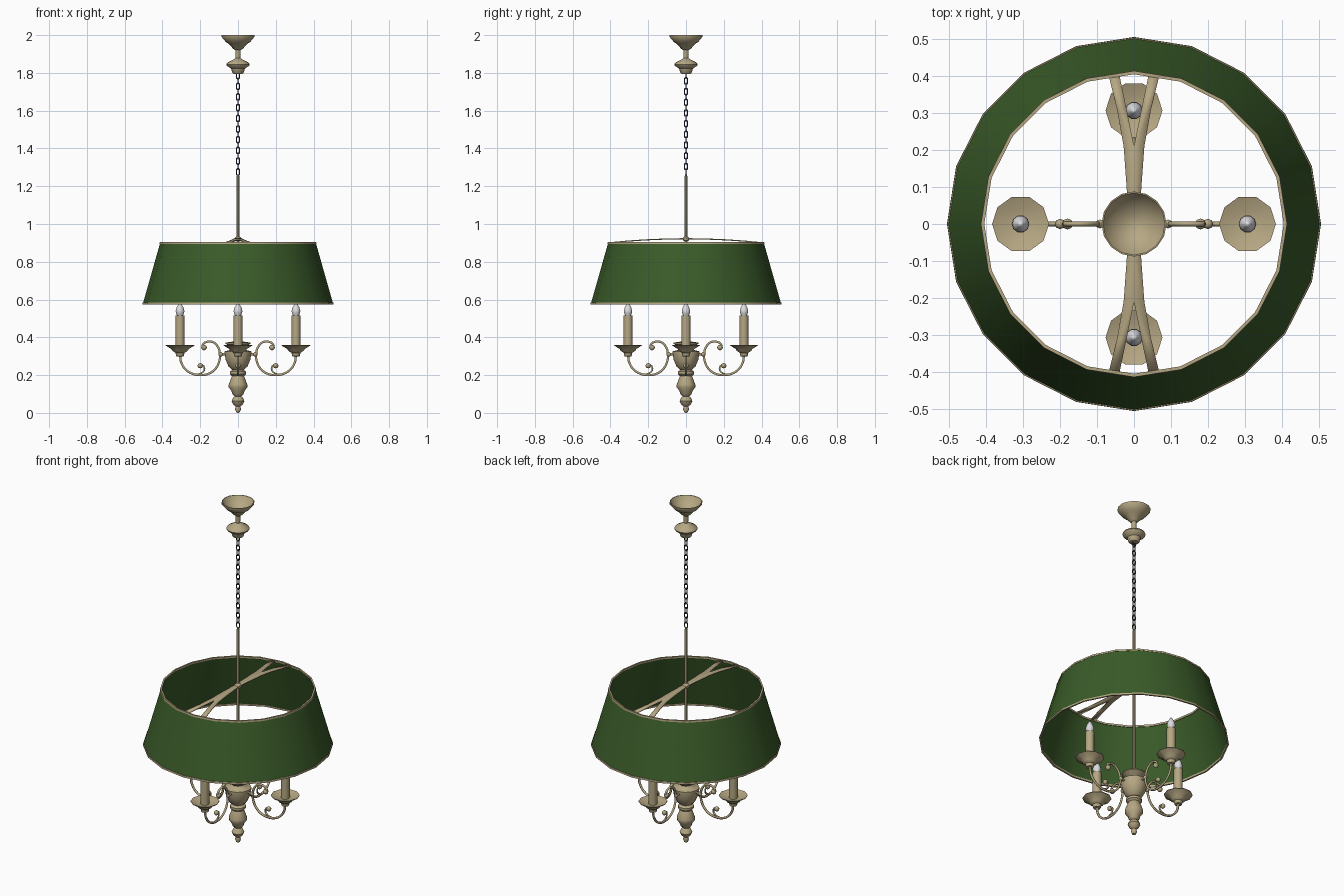
import bpy, bmesh, math
from mathutils import Vector, Matrix

if "Cube" in bpy.data.objects:
    bpy.data.objects.remove(bpy.data.objects["Cube"])


def mat(name, rgb):
    m = bpy.data.materials.new(name)
    m.diffuse_color = (*rgb, 1)
    m.use_nodes = True
    m.node_tree.nodes["Principled BSDF"].inputs["Base Color"].default_value = m.diffuse_color
    return m


TAN = mat("antique tan metal", (0.47, 0.39, 0.23))
GREEN = mat("green fabric", (0.042, 0.105, 0.022))
GLASS = mat("bulb glass", (0.72, 0.72, 0.75))
DARK = mat("dark chain metal", (0.06, 0.055, 0.045))


def finish(bm, name, material, angle=40, recalc=True):
    if recalc:
        bmesh.ops.recalc_face_normals(bm, faces=bm.faces)
    me = bpy.data.meshes.new(name)
    bm.to_mesh(me)
    bm.free()
    ob = bpy.data.objects.new(name, me)
    bpy.context.collection.objects.link(ob)
    me.materials.append(material)
    bpy.ops.object.select_all(action='DESELECT')
    ob.select_set(True)
    bpy.context.view_layer.objects.active = ob
    bpy.ops.object.shade_smooth_by_angle(angle=math.radians(angle))
    return ob


def lathe(name, profile, material, segs=12, at=(0, 0), closed=False, angle=40):
    """Spin a (radius, z) profile about a vertical axis."""
    bm = bmesh.new()
    vs = [bm.verts.new((r, 0, z)) for r, z in profile]
    es = [bm.edges.new(p) for p in zip(vs, vs[1:])]
    if closed:
        es.append(bm.edges.new((vs[-1], vs[0])))
    bmesh.ops.spin(bm, geom=vs + es, cent=(0, 0, 0), axis=(0, 0, 1),
                   angle=2 * math.pi, steps=segs)
    bmesh.ops.remove_doubles(bm, verts=bm.verts, dist=1e-5)
    bmesh.ops.translate(bm, verts=bm.verts, vec=(*at, 0))
    return finish(bm, name, material, angle)


def tube(name, points, radius, turn, material):
    """Round tube through (radius, z) points, turned about z."""
    cu = bpy.data.curves.new(name, 'CURVE')
    cu.dimensions = '3D'
    cu.bevel_depth, cu.bevel_resolution, cu.resolution_u = radius, 1, 4
    cu.use_fill_caps = True
    sp = cu.splines.new('BEZIER')
    sp.bezier_points.add(len(points) - 1)
    for bp, (r, z) in zip(sp.bezier_points, points):
        bp.co = (r * math.cos(turn), r * math.sin(turn), z)
        bp.handle_left_type = bp.handle_right_type = 'AUTO'
    ob = bpy.data.objects.new(name, cu)
    bpy.context.collection.objects.link(ob)
    cu.materials.append(material)
    bpy.ops.object.select_all(action='DESELECT')
    ob.select_set(True)
    bpy.context.view_layer.objects.active = ob
    bpy.ops.object.convert(target='MESH')
    return ob


def ball(name, r, z, size, turn):
    bm = bmesh.new()
    bmesh.ops.create_uvsphere(bm, u_segments=8, v_segments=6, radius=size)
    bmesh.ops.translate(bm, verts=bm.verts,
                        vec=(r * math.cos(turn), r * math.sin(turn), z))
    return finish(bm, name, TAN, 60)


# lampshade: thin tapered wall with tan trim rings
lathe("lampshade", [(0.503, 0.58), (0.412, 0.90), (0.408, 0.90), (0.499, 0.58)],
      GREEN, 20, closed=True)
for nm, r, z in (("shade_bottom_trim", 0.501, 0.579), ("shade_top_trim", 0.41, 0.9)):
    lathe(nm, [(r + 0.005, z - 0.005), (r + 0.004, z + 0.005),
               (r - 0.005, z + 0.005), (r - 0.004, z - 0.005)], TAN, 20, closed=True)

# arched crossbar with a forked end on each side
bm = bmesh.new()


def arch(x, y):
    return bm.verts.new((x, y, 0.922 - 0.022 * (y / 0.41) ** 2))


for sy in (1, -1):
    for sx in (1, -1):
        inner = [(0, 0), (0, 0.1), (0, 0.21), (0.02, 0.31), (0.04, 0.405)]
        outer = [(0.014, 0), (0.02, 0.1), (0.028, 0.21), (0.046, 0.31), (0.068, 0.4)]
        a = [arch(sx * x, sy * y) for x, y in inner]
        b = [arch(sx * x, sy * y) for x, y in outer]
        for i in range(4):
            bm.faces.new((a[i], b[i], b[i + 1], a[i + 1]))
bmesh.ops.remove_doubles(bm, verts=bm.verts, dist=1e-4)
bar = finish(bm, "shade_crossbar", TAN)
sol = bar.modifiers.new("thickness", 'SOLIDIFY')
sol.thickness, sol.offset = 0.006, 0

# central rod and turned hub
lathe("central_rod", [(0, 0.34), (0.008, 0.34), (0.008, 1.25), (0.004, 1.262), (0, 1.262)],
      TAN, 8)
lathe("rod_collar", [(0.008, 0.935), (0.018, 0.925), (0.018, 0.912), (0.008, 0.91)], TAN, 10)
lathe("turned_hub", [
    (0, 0), (0.01, 0.004), (0.016, 0.02), (0.012, 0.034), (0.026, 0.045), (0.034, 0.062),
    (0.026, 0.08), (0.017, 0.088), (0.03, 0.1), (0.034, 0.115), (0.049, 0.135),
    (0.049, 0.15), (0.036, 0.185), (0.032, 0.195), (0.043, 0.205), (0.043, 0.218),
    (0.03, 0.228), (0.05, 0.245), (0.065, 0.28), (0.071, 0.315), (0.071, 0.326),
    (0.045, 0.332), (0.035, 0.345), (0.065, 0.366), (0.065, 0.372), (0.025, 0.378),
    (0, 0.38)], TAN, 12)

# four scrolled arms, each with a drip dish, candle and bulb
for i in range(4):
    t = i * math.pi / 2
    c, s = round(math.cos(t)), round(math.sin(t))
    at = (0.307 * c, 0.307 * s)
    main = [(0.307, 0.31), (0.3, 0.265), (0.272, 0.225), (0.235, 0.205), (0.2, 0.2),
            (0.16, 0.206), (0.125, 0.228), (0.102, 0.265), (0.096, 0.31), (0.108, 0.352),
            (0.135, 0.376), (0.165, 0.376), (0.187, 0.36), (0.182, 0.345)]
    tube(f"scroll_arm_{i}", main, 0.0065, t, TAN)
    tube(f"arm_curl_{i}", [(0.225, 0.202), (0.195, 0.21), (0.178, 0.23),
                           (0.185, 0.25), (0.2, 0.252)], 0.005, t, TAN)
    ball(f"upper_scroll_end_{i}", 0.18, 0.346, 0.015, t)
    ball(f"lower_scroll_end_{i}", 0.2, 0.25, 0.014, t)
    ball(f"arm_joint_{i}", 0.092, 0.31, 0.012, t)
    tube(f"arm_stub_{i}", [(0.05, 0.31), (0.095, 0.31)], 0.007, t, TAN)
    lathe(f"drip_dish_{i}", [(0, 0.298), (0.02, 0.3), (0.024, 0.318), (0.04, 0.328),
                             (0.046, 0.338), (0.077, 0.357), (0.077, 0.36),
                             (0.04, 0.346), (0, 0.344)], TAN, 10, at)
    lathe(f"candle_sleeve_{i}", [(0, 0.34), (0.024, 0.34), (0.024, 0.515), (0, 0.517)],
          TAN, 10, at)
    lathe(f"candle_bulb_{i}", [(0.014, 0.512), (0.022, 0.53), (0.023, 0.54), (0.018, 0.558),
                               (0.008, 0.576), (0, 0.586)], GLASS, 10, at, angle=60)

# chain: stadium links, alternately turned a quarter
count, z0, z1 = 19, 1.262, 1.80
pitch = (z1 - z0) / count
wire, half_w, half_h = 0.0032, 0.009, pitch / 2 + 0.0032
bm = bmesh.new()
for k in range(count):
    zc = z0 + pitch * (k + 0.5)
    turn = Matrix.Rotation(math.pi / 2 * (k % 2), 3, 'Z')
    rings = []
    for j in range(12):
        a = 2 * math.pi * (j + 0.5) / 12
        out = Vector((math.cos(a), 0, math.sin(a)))
        shift = (half_h - half_w) * (1 if out.z > 0 else -1)
        mid = out * half_w + Vector((0, 0, shift))
        ring = []
        for q in range(5):
            b = 2 * math.pi * q / 5
            p = mid + (out * math.cos(b) + Vector((0, 1, 0)) * math.sin(b)) * wire
            ring.append(bm.verts.new(turn @ p + Vector((0, 0, zc))))
        rings.append(ring)
    for j in range(12):
        r0, r1 = rings[j], rings[(j + 1) % 12]
        for q in range(5):
            bm.faces.new((r0[q], r0[(q + 1) % 5], r1[(q + 1) % 5], r1[q]))
finish(bm, "hanging_chain", DARK, 80)

# ceiling canopy: open dished cup, stem and lower knob
lathe("ceiling_canopy", [
    (0, 1.94), (0.022, 1.942), (0.06, 1.966), (0.078, 1.99), (0.084, 2.0), (0.088, 2.0),
    (0.088, 1.992), (0.064, 1.963), (0.05, 1.955), (0.026, 1.928), (0.014, 1.92),
    (0.012, 1.878), (0.022, 1.872), (0.058, 1.853), (0.062, 1.845), (0.058, 1.837),
    (0.036, 1.822), (0.03, 1.8), (0.024, 1.795), (0, 1.795)], TAN, 16)
